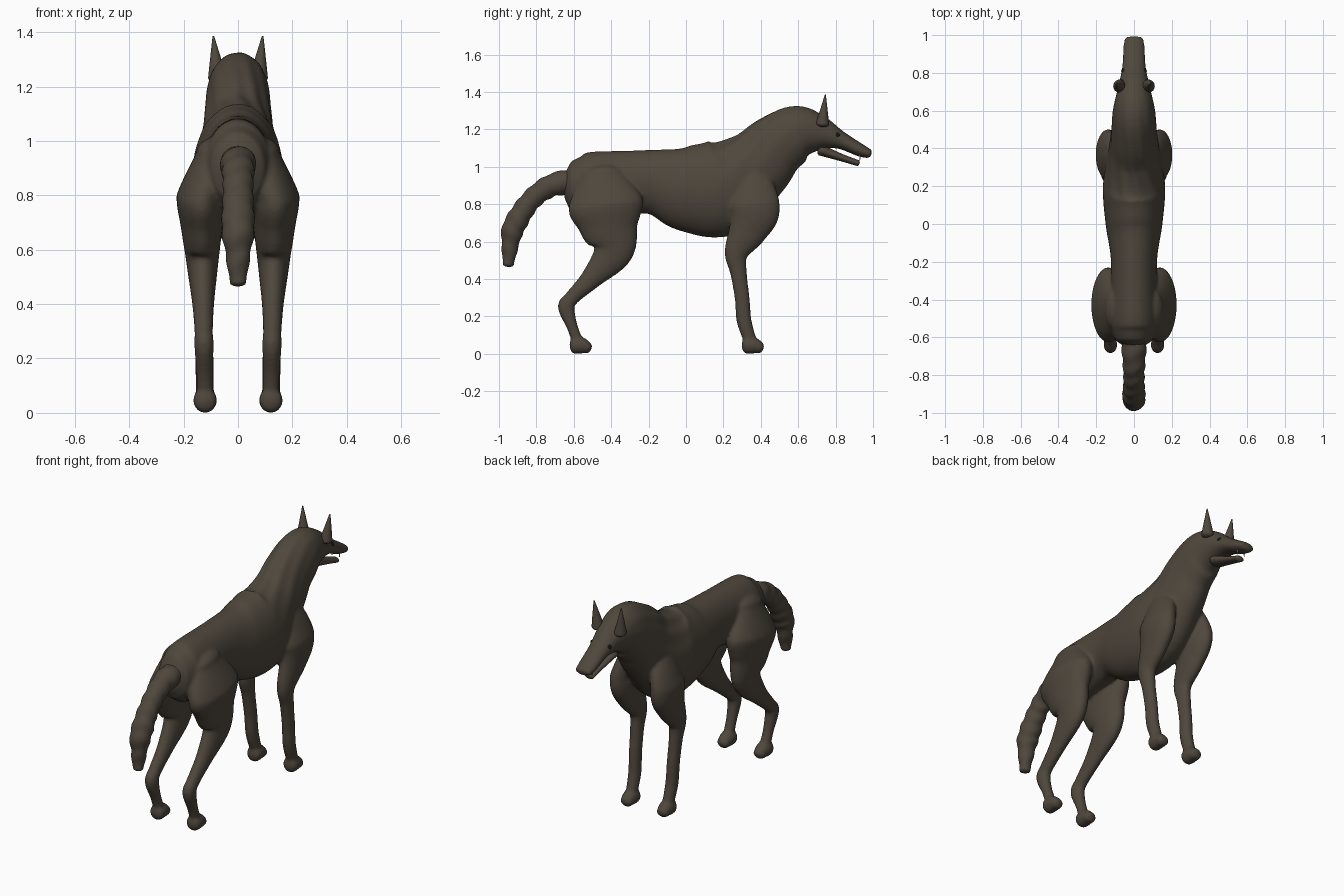
import bpy, bmesh, math
from mathutils import Vector

old = bpy.data.objects.get("Cube")
if old:
    bpy.data.objects.remove(old, do_unlink=True)


def material(name, colour):
    mat = bpy.data.materials.new(name)
    mat.use_nodes = True
    mat.diffuse_color = (*colour, 1)
    shader = mat.node_tree.nodes["Principled BSDF"]
    shader.inputs["Base Color"].default_value = (*colour, 1)
    shader.inputs["Roughness"].default_value = .8
    return mat


fur = material("dark brown fur", (.078, .063, .046))
dark = material("eye black", (.01, .01, .01))
ivory = material("tooth ivory", (.6, .55, .45))


def spline(before, start, end, after, t):
    """Point on a smooth curve between start and end."""
    pull_in, pull_out = (end - before) / 2, (after - start) / 2
    ease = t * t * (3 - 2 * t)
    return (start.lerp(end, ease) + pull_in * t * (1 - t) ** 2
            - pull_out * t * t * (1 - t))


def midline(point):
    return 0


def even(point, angle):
    return 1


def loft(bm, path, width, centre=midline, side=1, texture=even, steps=6, sides=32):
    """Skin rounded sections along a path of (y, z, radius), with domed ends.
    width turns a radius into a half width; centre gives the sideways position."""
    keys = [Vector(p) for p in path]
    keys = [keys[0], *keys, keys[-1]]
    curve = [spline(*keys[i:i + 4], s / steps)
             for i in range(len(path) - 1) for s in range(steps)]
    curve.append(keys[-1])

    sections = []
    for i, point in enumerate(curve):
        along = curve[min(i + 1, len(curve) - 1)] - curve[max(i - 1, 0)]
        along = Vector((0, along.x, along.y)).normalized()
        middle = Vector((centre(point), point.x, point.y))
        sections.append((middle, along, point.z, 1))

    # Close each end with a shallow dome
    def dome(section, direction):
        middle, along, radius, _ = section
        angles = [math.radians(a) for a in (30, 60, 80)]
        return [(middle + along * direction * radius * math.sin(a) / 2,
                 along, radius, math.cos(a)) for a in angles]

    sections = dome(sections[0], -1)[::-1] + sections + dome(sections[-1], 1)

    loops = []
    for middle, along, radius, scale in sections:
        up = Vector((0, -along.z, along.y)) * radius
        out = Vector((width(radius), 0, 0))
        loop = []
        for k in range(sides):
            a = math.tau * k / sides
            p = middle + (up * math.cos(a) + out * math.sin(a)) * scale * texture(middle, a)
            loop.append(bm.verts.new((p.x * side, p.y, p.z)))
        loops.append(loop)
    for low, high in zip(loops, loops[1:]):
        for k in range(sides):
            j = (k + 1) % sides
            bm.faces.new((low[k], low[j], high[j], high[k]))
    bm.faces.new(loops[0])
    bm.faces.new(loops[-1])


def finish(name, bm, mat):
    bmesh.ops.recalc_face_normals(bm, faces=bm.faces)
    mesh = bpy.data.meshes.new(name)
    bm.to_mesh(mesh)
    bm.free()
    mesh.shade_smooth()
    mesh.materials.append(mat)
    ob = bpy.data.objects.new(name, mesh)
    bpy.context.collection.objects.link(ob)
    return ob


def torso_width(radius):
    return .48 * radius + .04


def leg_width(radius):
    return .35 * radius + .02


def leg_centre(point):
    """Legs stand almost upright and lean in to the body at the top."""
    return .12 + .02 * point.y - .3 * max(0, point.y - .8)


def mane(point, angle):
    """Long hair clumps over the withers and neck."""
    place = max(0, 1 - abs(point.y - .4) / .3)
    return 1 + .02 * place * math.sin(11 * angle + 20 * point.y) * max(0, math.cos(angle) + .6)


def tufts(point, angle):
    """Rings of shaggy hair along the tail."""
    return 1 + .05 * math.sin(60 * (point.y + point.z) + math.sin(2 * angle))


# Each path runs from the body outwards as y, z, radius
torso = [(-.58, .9, .15), (-.5, .9, .18), (-.2, .92, .17), (0, .885, .23),
         (.2, .89, .26), (.37, 1, .2), (.48, 1.11, .17), (.6, 1.18, .15),
         (.71, 1.18, .1), (.82, 1.145, .05), (.93, 1.09, .035), (.98, 1.07, .025)]
hind_leg = [(-.45, .95, .12), (-.43, .8, .2), (-.41, .68, .16), (-.39, .55, .11),
            (-.5, .41, .06), (-.61, .3, .04), (-.64, .25, .045), (-.61, .15, .03),
            (-.58, .07, .03)]
foreleg = [(.33, .98, .08), (.36, .87, .12), (.365, .76, .135), (.33, .66, .105),
           (.27, .54, .065), (.28, .44, .045), (.3, .3, .04), (.31, .18, .04),
           (.34, .08, .035)]

# Torso, neck, head, legs and paws, blended into one skin
bm = bmesh.new()
loft(bm, torso, torso_width, texture=mane, sides=64)
for side in (1, -1):
    for leg in (hind_leg, foreleg):
        loft(bm, leg, leg_width, leg_centre, side)
        ankle = leg[-1][0]
        paw = [(ankle - .02, .045, .045), (ankle + .02, .045, .045), (ankle + .06, .03, .03)]
        loft(bm, paw, lambda radius: radius / 2 + .02, leg_centre, side)
body = finish("body", bm, fur)
blend = body.modifiers.new("blend", "REMESH")
blend.mode = "VOXEL"
blend.voxel_size = .009
blend.use_smooth_shade = True
relax = body.modifiers.new("relax", "SMOOTH")
relax.iterations = 6

# Bushy tail
bm = bmesh.new()
loft(bm, [(-.6, .92, .07), (-.72, .9, .06), (-.83, .82, .055), (-.92, .68, .06),
          (-.94, .58, .045), (-.95, .48, .03)],
     lambda radius: radius, texture=tufts, steps=10)
finish("tail", bm, fur)

# Open lower jaw
bm = bmesh.new()
loft(bm, [(.72, 1.09, .03), (.83, 1.05, .02), (.92, 1.02, .016)],
     lambda radius: 1.5 * radius + .005)
finish("lower_jaw", bm, fur)

for side, label in ((1, "left"), (-1, "right")):
    # Pointed ear, leaning slightly outwards
    bm = bmesh.new()
    loft(bm, [(.73, 1.23, .035), (.735, 1.28, .025), (.745, 1.385, .003)],
         lambda radius: radius, lambda point: .075 + (point.y - 1.23) / 10, side)
    finish(label + "_ear", bm, fur)

    # Eye set into the skull
    bm = bmesh.new()
    bmesh.ops.create_uvsphere(bm, u_segments=16, v_segments=10, radius=.013)
    bmesh.ops.translate(bm, verts=bm.verts, vec=(side * .055, .81, 1.17))
    finish(label + "_eye", bm, dark)

    # Fang hanging from the muzzle
    bm = bmesh.new()
    bmesh.ops.create_cone(bm, cap_ends=True, segments=8, radius1=.001, radius2=.005, depth=.03)
    bmesh.ops.translate(bm, verts=bm.verts, vec=(side * .025, .93, 1.05))
    finish(label + "_fang", bm, ivory)
